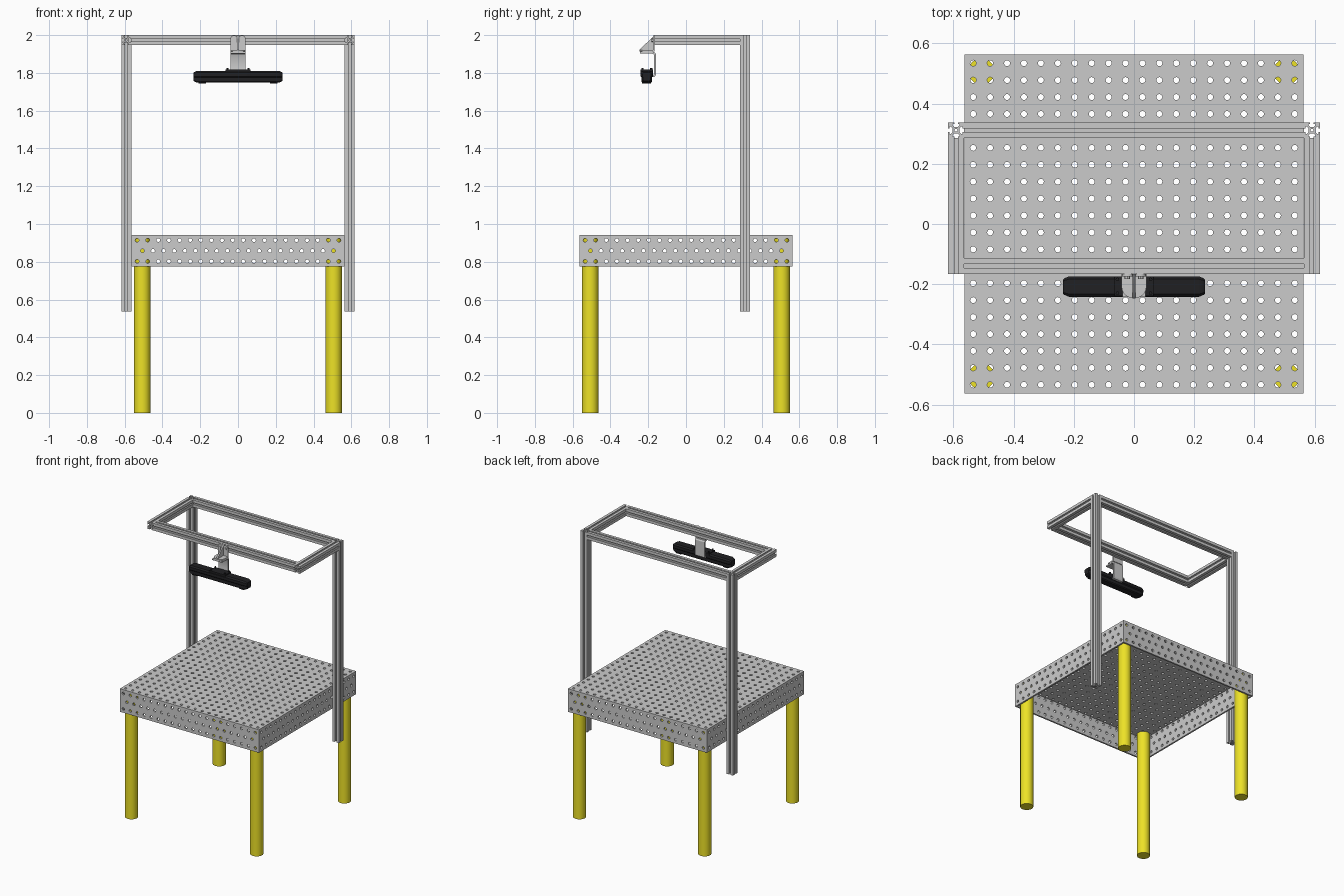
import bpy, bmesh, math
from mathutils import Matrix, Vector

if "Cube" in bpy.data.objects:
    bpy.data.objects.remove(bpy.data.objects["Cube"])

FLAT = Matrix.Identity(3)                              # profile (x, y), depth along z
FRONT = Matrix(((1, 0, 0), (0, 0, -1), (0, 1, 0)))     # profile (x, z), depth along y
SIDE = Matrix(((0, 0, 1), (1, 0, 0), (0, 1, 0)))       # profile (y, z), depth along x


def material(name, rgb):
    m = bpy.data.materials.new(name)
    m.diffuse_color = (*rgb, 1)
    m.use_nodes = True
    m.node_tree.nodes["Principled BSDF"].inputs["Base Color"].default_value = m.diffuse_color
    return m


yellow = material("yellow_paint", (0.85, 0.76, 0.02))
black = material("black_housing", (0.015, 0.015, 0.017))


def circle(x, y, r, n=16):
    return [(x + r * math.cos(2 * math.pi * i / n), y + r * math.sin(2 * math.pi * i / n)) for i in range(n)]


def rect(x0, x1, y0, y1):
    return [(x0, y0), (x1, y0), (x1, y1), (x0, y1)]


def finish(name, mesh, mat=None):
    ob = bpy.data.objects.new(name, mesh)
    bpy.context.collection.objects.link(ob)
    if mat:
        mesh.materials.clear()
        mesh.materials.append(mat)
    return ob


def plate(name, loops, depth, orient, centre, mat=None):
    """Filled outline (first loop) with holes (other loops), extruded by depth."""
    cu = bpy.data.curves.new(name, 'CURVE')
    cu.dimensions, cu.fill_mode, cu.extrude = '2D', 'BOTH', depth / 2
    for pts in loops:
        sp = cu.splines.new('POLY')
        sp.points.add(len(pts) - 1)
        for p, (x, y) in zip(sp.points, pts):
            p.co = (x, y, 0, 1)
        sp.use_cyclic_u = True
    tmp = bpy.data.objects.new(name + "_curve", cu)
    bpy.context.collection.objects.link(tmp)
    dg = bpy.context.evaluated_depsgraph_get()
    mesh = bpy.data.meshes.new_from_object(tmp.evaluated_get(dg))
    bpy.data.objects.remove(tmp)
    bpy.data.curves.remove(cu)
    bm = bmesh.new()
    bm.from_mesh(mesh)
    bmesh.ops.remove_doubles(bm, verts=bm.verts, dist=1e-5)
    bm.transform(Matrix.Translation(centre) @ orient.to_4x4())
    bmesh.ops.recalc_face_normals(bm, faces=bm.faces)
    bm.to_mesh(mesh)
    bm.free()
    mesh.name = name
    return finish(name, mesh, mat)


def cylinder(name, r, depth, centre, mat=None, segs=32, orient=FLAT):
    bm = bmesh.new()
    bmesh.ops.create_cone(bm, cap_ends=True, segments=segs, radius1=r, radius2=r, depth=depth,
                          matrix=Matrix.Translation(centre) @ orient.to_4x4())
    mesh = bpy.data.meshes.new(name)
    bm.to_mesh(mesh)
    bm.free()
    return finish(name, mesh, mat)


# Perforated table: top plate and four skirts
HALF, TOP, BOTTOM, T, PITCH, R = 0.5625, 0.9425, 0.774, 0.0115, 0.05625, 0.0098
even = [(i - 9.5) * PITCH for i in range(20)]
odd = [(i - 9) * PITCH for i in range(19)]
plate("table_top", [rect(-HALF, HALF, -HALF, HALF)] + [circle(x, y, R) for x in even for y in even],
      T, FLAT, (0, 0, TOP - T / 2))
skirt_holes = [circle(u, TOP - PITCH * (k + 0.5), R)
               for k, row in enumerate((even, odd, even)) for u in row]
for s, side in ((-1, "front"), (1, "back")):
    plate(side + "_skirt", [rect(-HALF, HALF, BOTTOM, TOP - T)] + skirt_holes,
          T, FRONT, (0, s * (HALF - T / 2), 0))
for s, side in ((-1, "left"), (1, "right")):
    plate(side + "_skirt", [rect(-HALF + T, HALF - T, BOTTOM, TOP - T)] + skirt_holes,
          T, SIDE, (s * (HALF - T / 2), 0, 0))

# Round legs reaching up to the underside of the top
for sx, a in ((-1, "left"), (1, "right")):
    for sy, b in ((-1, "front"), (1, "back")):
        cylinder(f"{b}_{a}_leg", 0.0435, TOP - T, (sx * 0.507, sy * 0.507, (TOP - T) / 2), yellow)

# Slotted frame profile: one side, turned four times, plus a centre bore
H = 0.0265
half_side = [(H, 0.006), (H - 0.005, 0.006), (H - 0.005, 0.012), (H - 0.009, 0.012), (H - 0.015, 0.006)]
one_side = [(x, -y) for x, y in half_side] + [(x, y) for x, y in reversed(half_side)] + [(H, H)]
slot = []
for k in range(4):
    c, s = ((1, 0), (0, 1), (-1, 0), (0, -1))[k]
    slot += [(x * c - y * s, x * s + y * c) for x, y in one_side]
bar = [slot, circle(0, 0, 0.005, 12)]

# Overhead frame
PX, PY, FY, Z1, Z0 = 0.5912, 0.3115, -0.1395, 2.0, 0.536
for s, side in ((-1, "left"), (1, "right")):
    plate(side + "_post", bar, Z1 - Z0, FLAT, (s * PX, PY, (Z1 + Z0) / 2))
    y0, y1 = FY - H, PY - H
    plate(side + "_top_rail", bar, y1 - y0, FRONT, (s * PX, (y0 + y1) / 2, Z1 - H))
for name, y in (("back_top_rail", PY), ("front_top_rail", FY)):
    plate(name, bar, 2 * (PX - H), SIDE, (0, y, Z1 - H))

# Angle bracket on the front rail: wall plate with two lobes, shelf and rib
FACE = FY - H
lobes = [(-0.04, 1.912), (0.04, 1.912)]
for cx in (0.021, -0.021):
    lobes += [(cx + 0.019 * math.cos(a), 1.98 + 0.019 * math.sin(a))
              for a in [math.pi * i / 8 for i in range(9)]]
plate("bracket_wall", [lobes], 0.009, FRONT, (0, FACE - 0.0045, 0))
shelf = [(0.041, FACE), (0.041, FACE - 0.045)]
shelf += [(0.041 * math.cos(a), FACE - 0.045 - 0.036 * math.sin(a))
          for a in [math.pi * i / 12 for i in range(1, 12)]]
shelf += [(-0.041, FACE - 0.045), (-0.041, FACE)]
plate("bracket_shelf", [shelf], 0.009, FLAT, (0, 0, 1.9165))
plate("bracket_rib", [[(FACE, 1.92), (FACE - 0.081, 1.92), (FACE - 0.075, 1.928), (FACE, 1.999)]],
      0.01, SIDE, (0, 0, 0))
for s, side in ((-1, "left"), (1, "right")):
    cylinder(side + "_bracket_bolt", 0.009, 0.008, (s * 0.022, FACE - 0.012, 1.973), segs=12, orient=FRONT)

# Bent hanger strap from the shelf down behind the sensor bar
strap = [(-0.243, 1.912), (-0.176, 1.912), (-0.165, 1.908), (-0.159, 1.898), (-0.159, 1.79),
         (-0.165, 1.78), (-0.19, 1.776), (-0.19, 1.786), (-0.172, 1.789), (-0.169, 1.796),
         (-0.169, 1.893), (-0.173, 1.9), (-0.18, 1.902), (-0.243, 1.902)]
plate("hanger_strap", [strap], 0.078, SIDE, (0, 0, 0))

# Sensor bar: lofted cross-section with tapered ends
section = [(-0.022, -0.032), (0.022, -0.032), (0.028, -0.026), (0.028, -0.004), (0.034, 0.002),
           (0.034, 0.022), (0.025, 0.031), (-0.025, 0.031), (-0.034, 0.022), (-0.034, 0.002),
           (-0.028, -0.004), (-0.028, -0.026)]
bm = bmesh.new()
rings = [[bm.verts.new((x, -0.208 + y * k, 1.78 + z * k)) for y, z in section]
         for x, k in ((-0.236, 0.68), (-0.232, 0.8), (-0.216, 1), (0.216, 1), (0.232, 0.8), (0.236, 0.68))]
n = len(section)
for a, b in zip(rings, rings[1:]):
    for i in range(n):
        bm.faces.new((a[i], a[(i + 1) % n], b[(i + 1) % n], b[i]))
bm.faces.new(rings[0])
bm.faces.new(rings[-1])
bmesh.ops.recalc_face_normals(bm, faces=bm.faces)
mesh = bpy.data.meshes.new("sensor_bar")
bm.to_mesh(mesh)
bm.free()
finish("sensor_bar", mesh, black)

# Clamp, its bolts and the lower lips of the sensor bar
plate("sensor_clamp", [rect(-0.24, -0.174, 1.79, 1.817)], 0.13, SIDE, (0, 0, 0), black)
for s, side in ((-1, "left"), (1, "right")):
    for y, b in ((-0.23, "front"), (-0.184, "back")):
        cylinder(f"{b}_{side}_clamp_bolt", 0.006, 0.014, (s * 0.055, y, 1.82), black, 12)
    plate(side + "_sensor_lip", [rect(-0.232, -0.184, 1.744, 1.752)], 0.04, SIDE, (s * 0.19, 0, 0), black)

# Smooth round surfaces, keep edges sharp
for ob in bpy.context.scene.objects:
    ob.select_set(True)
    bpy.context.view_layer.objects.active = ob
bpy.ops.object.shade_smooth_by_angle(angle=math.radians(30))
